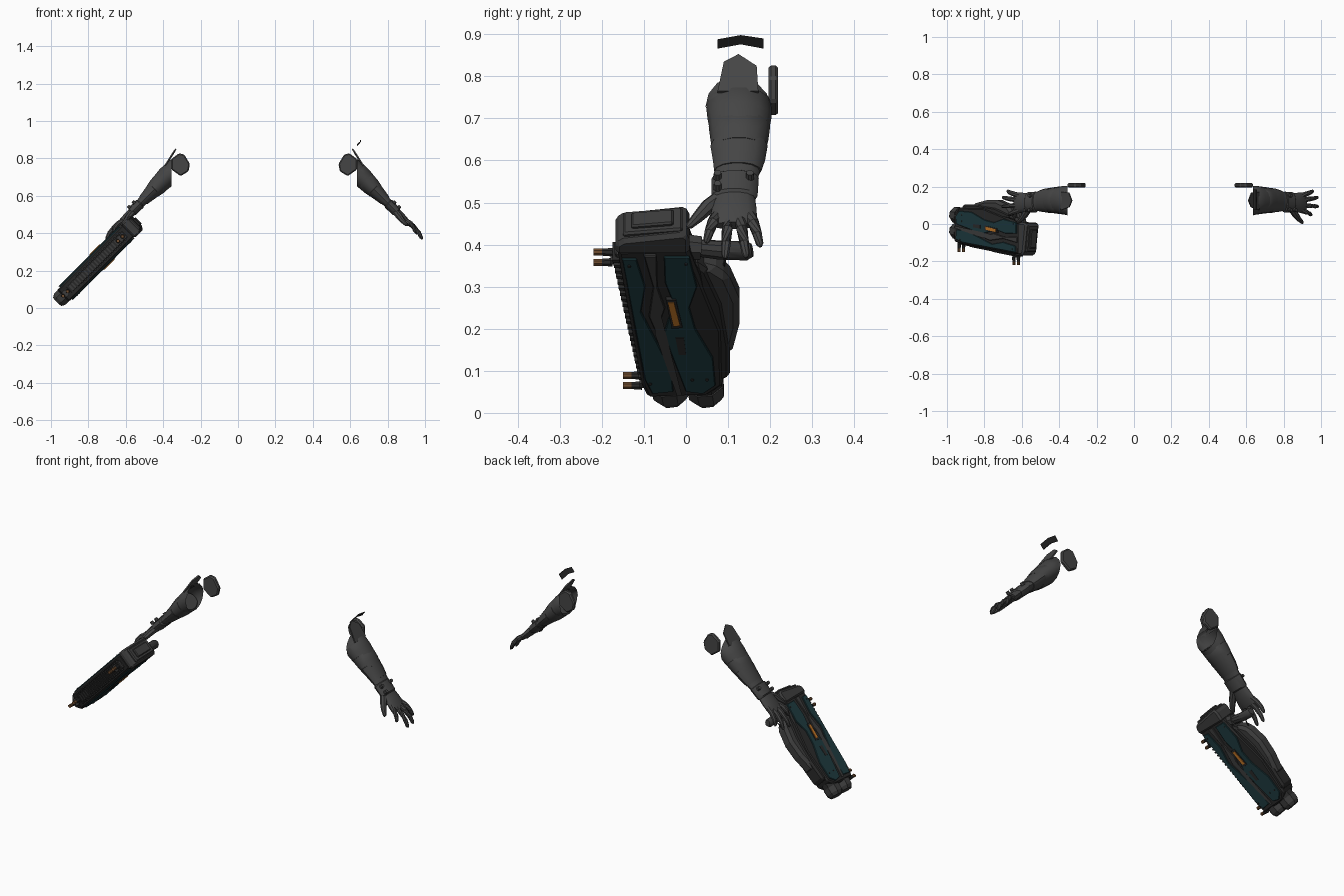
import bpy, bmesh, math
from mathutils import Vector

cube = bpy.data.objects.get("Cube")
if cube:
    bpy.data.objects.remove(cube)


def material(name, r, g, b):
    m = bpy.data.materials.new(name)
    m.use_nodes = True
    m.diffuse_color = (r, g, b, 1)
    m.node_tree.nodes["Principled BSDF"].inputs["Base Color"].default_value = (r, g, b, 1)
    return m


ARMOR = material("arm grey", .06, .06, .06)
STEEL = material("steel grey", .045, .045, .045)
DARK = material("dark metal", .022, .022, .022)
TEAL = material("teal paint", .012, .04, .047)
ORANGE = material("orange glow", .5, .17, .02)
COPPER = material("copper", .16, .075, .03)


def finish(name, bm, mat, bevel=0, smooth=False):
    bmesh.ops.recalc_face_normals(bm, faces=bm.faces)
    mesh = bpy.data.meshes.new(name)
    bm.to_mesh(mesh)
    bm.free()
    mesh.materials.append(mat)
    ob = bpy.data.objects.new(name, mesh)
    bpy.context.collection.objects.link(ob)
    if bevel:
        mod = ob.modifiers.new("bevel", 'BEVEL')
        mod.width, mod.segments, mod.limit_method = bevel, 1, 'ANGLE'
    if smooth:
        bpy.ops.object.select_all(action='DESELECT')
        ob.select_set(True)
        bpy.context.view_layer.objects.active = ob
        bpy.ops.object.shade_smooth_by_angle(angle=math.radians(35))
    return ob


def loft(name, rings, mat, caps=True, cut_x=None, keep=1, **kw):
    """Skin a list of equal-length point rings."""
    bm = bmesh.new()
    rows = [[bm.verts.new(p) for p in ring] for ring in rings]
    n = len(rows[0])
    for a, b in zip(rows, rows[1:]):
        for i in range(n):
            bm.faces.new((a[i], a[(i + 1) % n], b[(i + 1) % n], b[i]))
    if caps:
        bm.faces.new(rows[0])
        bm.faces.new(rows[-1])
    if cut_x is not None:
        bmesh.ops.bisect_plane(bm, geom=bm.verts[:] + bm.edges[:] + bm.faces[:],
                               plane_co=(cut_x, 0, 0), plane_no=(keep, 0, 0), clear_inner=True)
    return finish(name, bm, mat, **kw)


def tube(name, points, radii, mat, sides=8, smooth=True, caps=True):
    """Round tube through points, with one radius per point."""
    points = [Vector(p) for p in points]
    rings = []
    for i, p in enumerate(points):
        d = (points[min(i + 1, len(points) - 1)] - points[max(i - 1, 0)]).normalized()
        u = d.cross(Vector((.707, 0, -.707)))
        if u.length < .1:
            u = d.cross(Vector((0, 1, 0)))
        u.normalize()
        v = d.cross(u)
        angles = [math.tau * (k + .5) / sides for k in range(sides)]
        rings.append([p + radii[i] * (u * math.cos(a) + v * math.sin(a)) for a in angles])
    return loft(name, rings, mat, smooth=smooth, caps=caps)


# ---------- Gun: profiles in a plane tilted 45 degrees, d is depth ----------
def gun(y, z, d=0.0):
    zc = z + .035
    return Vector((zc - 1.0 + .707 * d, y, zc - .707 * d))


def slab(name, profile, d0, d1, mat, bevel=0.0):
    return loft(name, [[gun(y, z, d) for y, z in profile] for d in (d0, d1)], mat, bevel=bevel)


slab("gun_body", [(-.163, .38), (.005, .385), (.04, .30), (.085, .19), (.088, .06),
                  (.05, .035), (-.09, .03), (-.105, .06)], -.045, .045, DARK, .008)
slab("rear_block", [(-.168, .375), (.008, .375), (.008, .415), (-.005, .425),
                    (-.15, .41), (-.168, .40)], -.052, .052, STEEL, .01)
# Stepped cap on the rear end
slab("rear_cap", [(-.15, .40), (-.008, .40), (-.008, .429), (-.15, .418)], -.038, .038, STEEL, .005)
slab("rear_cap_inset", [(-.13, .41), (-.03, .41), (-.03, .434), (-.13, .426)], -.024, .024, STEEL, .004)

# Bulging magazine and its lower housing
slab("magazine", [(.02, .335), (.06, .335), (.10, .31), (.127, .25), (.127, .19),
                  (.108, .12), (.05, .12)], -.034, .034, STEEL, .015)
slab("magazine_frame", [(.02, .35), (.05, .33), (.088, .25), (.105, .15), (.105, .075),
                        (.07, .06)], -.04, .04, DARK, .01)

# Painted side panels on both faces
panel_front = [(-.152, .365), (-.118, .365), (-.097, .30), (-.107, .24), (-.065, .16),
               (-.035, .10), (-.03, .05), (-.08, .045), (-.098, .08)]
panel_back = [(-.052, .37), (.008, .37), (.026, .30), (.008, .25), (.022, .20), (.064, .13),
              (.07, .065), (.04, .045), (.0, .05), (-.035, .14), (-.052, .19), (-.03, .26), (-.05, .31)]
spine = [(-.10, .375), (-.07, .375), (-.068, .30), (-.05, .25), (-.072, .19), (-.05, .13),
         (-.02, .045), (-.012, .045), (-.03, .10), (-.066, .18), (-.088, .23), (-.078, .30)]
light = [(-.043, .265), (-.028, .265), (-.014, .212), (-.03, .21)]
for side, label in ((1, "lower"), (-1, "upper")):
    for part, prof, mat, top in (("front_panel", panel_front, TEAL, .051),
                                 ("back_panel", panel_back, TEAL, .051),
                                 ("spine", spine, STEEL, .053)):
        slab(f"{label}_{part}", prof, side * .042, side * top, mat, .002)
    slab(f"{label}_light_frame", [(-.048, .272), (-.024, .272), (-.008, .205), (-.034, .203)],
         side * .045, side * .054, DARK)
    slab(f"{label}_light", light, side * .05, side * .057, ORANGE)
    slab(f"{label}_vent", [(-.025, .18), (-.005, .18), (.0, .14), (-.017, .14)],
         side * .045, side * .0525, DARK)
    # Bolts along the panels
    for y, z in ((-.135, .35), (-.085, .07), (.0, .355), (.05, .08), (.015, .08)):
        tube(f"{label}_bolt", [gun(y, z, side * .048), gun(y, z, side * .054)],
             [.004, .004], DARK, 6, False)

# Ribbed rail along the front edge
slab("edge_rail", [(-.17, .36), (-.15, .36), (-.085, .06), (-.107, .06)], -.022, .022, STEEL, .004)
for i in range(22):
    t = i / 21
    y, z = -.168 + .062 * t, .35 - .28 * t
    slab("rail_rib", [(y - .007, z), (y + .015, z), (y + .016, z - .006), (y - .006, z - .006)],
         -.03, .03, DARK)

# Twin-pronged fittings at both ends of the rail
for y, z in ((-.175, .335), (-.105, .042)):
    tube("fitting_base", [gun(y + .03, z), gun(y - .005, z)], [.016, .02], STEEL, 8, False)
    for dz in (-.012, .012):
        a, b, c = (gun(y + k, z + dz) for k in (0, -.025, -.045))
        tube("fitting_prong", [a, b], [.011, .009], DARK, 8, False)
        tube("fitting_tip", [b, c], [.009, .009], COPPER, 8, False)

# Twin octagonal barrel ends
for y in (-.05, .035):
    tube("barrel_collar", [gun(y, .08), gun(y + .013, .02)], [.044, .044], DARK, 8, False)
    tube("barrel_end", [gun(y + .01, .035), gun(y + .014, .012), gun(y + .017, .0)],
         [.047, .045, .034], STEEL, 8, False)

# Grip with a trigger loop
tube("grip_collar", [gun(.0, .36), gun(.035, .357)], [.032, .03], STEEL, 8, False)
tube("grip", [gun(.03, .357), gun(.08, .352), gun(.145, .35), gun(.157, .352)],
     [.021, .023, .023, .016], STEEL, 10)
tube("trigger_loop", [gun(.095, .34), gun(.09, .315), gun(.07, .30), gun(.045, .31)],
     [.003] * 4, DARK, 6)


# ---------- Arms: mirrored pair on 45 degree axes ----------
def build_arm(label, side):
    def place(p):
        return Vector((p[0] if side > 0 else .28 - p[0], p[1], p[2]))

    def ring(z, yc, hy, hs, n=14):
        pts = []
        for k in range(n):
            a = math.tau * k / n
            s = hs * math.sin(a) * .707
            pts.append(place((1.362 - z + s, yc + hy * math.cos(a), z + s)))
        return pts

    def band(name, stations, **kw):
        loft(f"{label}_{name}", [ring(*st) for st in stations], ARMOR, smooth=True, **kw)

    # Overlapping forearm bands, trimmed flat at the elbow
    cut = place((.636, 0, 0)).x
    band("elbow_band", [(.80, .115, .062, .045), (.765, .12, .074, .052), (.725, .125, .079, .055)],
         caps=False, cut_x=cut, keep=side)
    band("upper_band", [(.745, .125, .068, .048), (.735, .125, .078, .056), (.70, .127, .076, .057),
                        (.67, .127, .070, .052)], caps=False, cut_x=cut, keep=side)
    band("middle_band", [(.69, .127, .06, .045), (.68, .127, .073, .053), (.65, .127, .069, .05),
                         (.625, .126, .064, .043)])
    band("lower_band", [(.645, .126, .055, .036), (.635, .126, .068, .044), (.60, .126, .062, .036),
                        (.575, .123, .056, .03)])
    band("forearm", [(.60, .125, .056, .03), (.56, .12, .052, .025), (.525, .116, .05, .023)])
    band("wrist_cuff", [(.562, .118, .05, .022), (.557, .117, .056, .029), (.515, .115, .055, .027),
                        (.51, .115, .05, .02)])
    band("palm", [(.525, .115, .047, .021), (.49, .115, .052, .021), (.465, .113, .056, .018),
                  (.445, .113, .05, .012)])

    # Cuff studs
    for y, z in ((.075, .545), (.152, .545), (.075, .52)):
        p = (1.362 - z + .014, y, z + .014)
        q = (p[0] + .012, y, p[2] + .012)
        tube(f"{label}_cuff_stud", [place(p), place(q)], [.011, .009], ARMOR, 8, False)

    # Fingers and thumb
    for name, base, tip in (("index", (.895, .072), (.953, .048)), ("middle", (.9, .1), (.99, .093)),
                            ("ring", (.9, .128), (.988, .143)), ("little", (.893, .152), (.962, .177))):
        pts = []
        for t, bend in ((0, 0), (.35, .006), (.7, .004), (.93, -.003), (1, -.005)):
            x = base[0] + (tip[0] - base[0]) * t
            y = base[1] + (tip[1] - base[1]) * t
            pts.append(place((x + bend, y, 1.362 - x + bend)))
        tube(f"{label}_{name}_finger", pts, [.014, .0135, .0115, .009, .004], ARMOR)
    tube(f"{label}_thumb", [place(p) for p in ((.84, .085, .515), (.862, .052, .49), (.88, .028, .465),
                                               (.9, .008, .445), (.903, .003, .441))],
         [.018, .018, .014, .009, .004], ARMOR)

    # Elbow guard disc behind the arm, and the pointed flap above it
    disc = [(.537, .77), (.567, .82), (.596, .827), (.636, .797), (.636, .74), (.587, .705), (.545, .73)]
    loft(f"{label}_elbow_guard", [[place((x, y, z)) for x, z in disc] for y in (.196, .219)],
         ARMOR, bevel=.006)
    flap = [(.672, .075, .765), (.628, .09, .835), (.614, .125, .853), (.63, .168, .825), (.67, .172, .765)]
    loft(f"{label}_elbow_flap", [[place((x + o, y, z + o)) for x, y, z in flap] for o in (0, -.005)], ARMOR)


build_arm("left", 1)
build_arm("right", -1)

# Loose curved trim above the left elbow
edge = [(.075, .866, .888), (.13, .876, .898), (.184, .866, .89)]
outline = [(.635, y, lo) for y, lo, hi in edge] + [(.653, y, hi) for y, lo, hi in reversed(edge)]
loft("left_loose_trim", [[Vector((x + o, y, z)) for x, y, z in outline] for o in (0, .004)], DARK)
